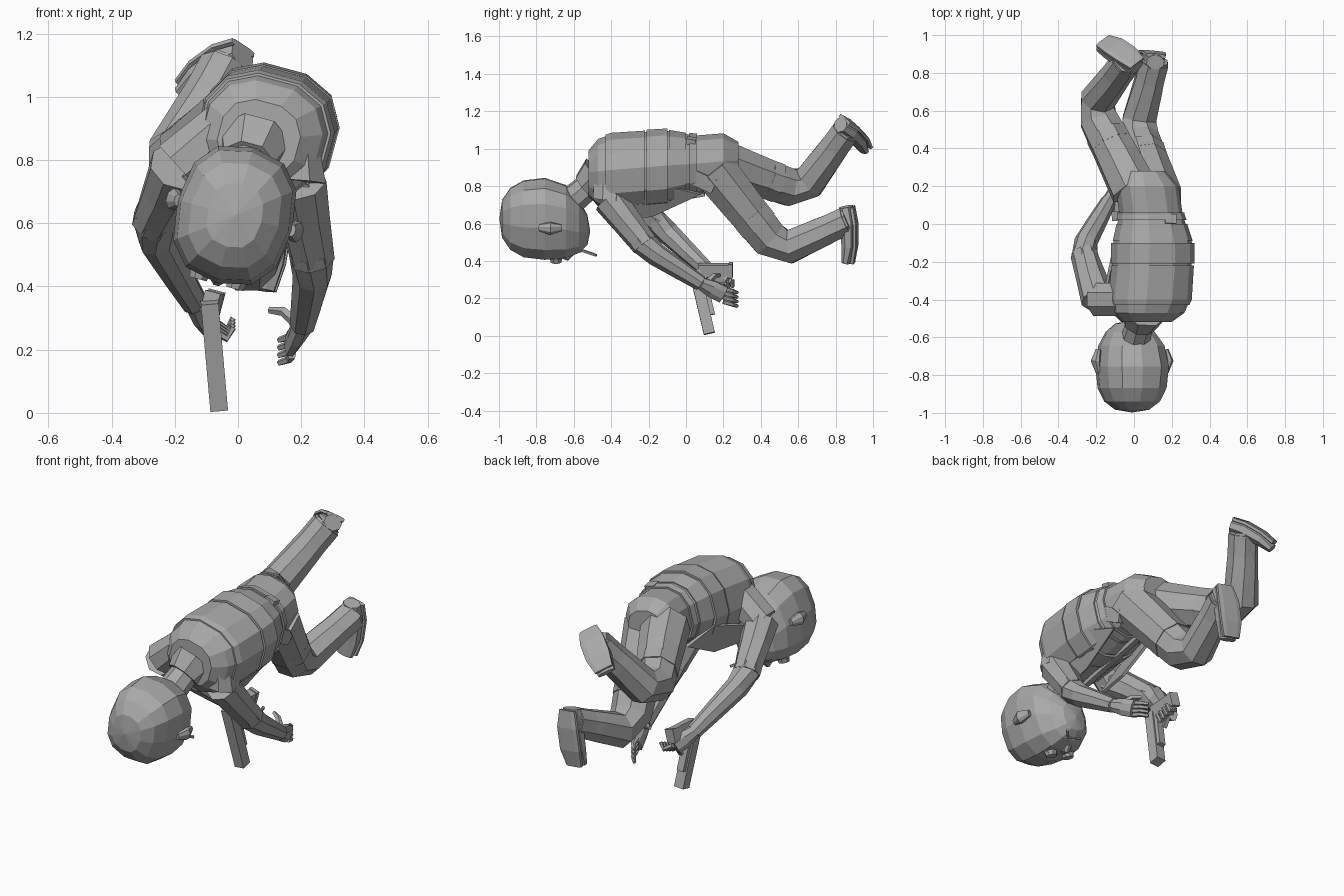
import bpy, bmesh, math
from mathutils import Vector

cube = bpy.data.objects.get("Cube")
if cube:
    bpy.data.objects.remove(cube, do_unlink=True)

grey = bpy.data.materials.new("plain grey")
grey.use_nodes = True
COLOUR = (.4, .4, .4, 1)
grey.diffuse_color = COLOUR
grey.node_tree.nodes["Principled BSDF"].inputs["Base Color"].default_value = COLOUR

ROLL = math.radians(15)
BACK = Vector((math.sin(ROLL), 0, math.cos(ROLL)))   # the way the back faces
SIDE = Vector((math.cos(ROLL), 0, -math.sin(ROLL)))  # towards the model's left
ALONG = Vector((0, 1, 0))                            # from the head to the feet
ACROSS = Vector((1, 0, 0))


def finish(bm, name):
    bmesh.ops.recalc_face_normals(bm, faces=bm.faces)
    mesh = bpy.data.meshes.new(name)
    bm.to_mesh(mesh)
    bm.free()
    mesh.materials.append(grey)
    obj = bpy.data.objects.new(name, mesh)
    bpy.context.collection.objects.link(obj)
    return obj


def squared(value, power):
    return math.copysign(abs(value) ** (2 / power), value)


def loft(name, sections, up=BACK, sides=8, square=2, tangent=None):
    """Skin rounded cross-sections (centre, half width, half depth) along a path."""
    bm = bmesh.new()
    points = [Vector(section[0]) for section in sections]
    rings = []
    for i, (_, width, depth) in enumerate(sections):
        ahead, behind = points[min(i + 1, len(points) - 1)], points[max(i - 1, 0)]
        direction = tangent or (ahead - behind).normalized()
        side = direction.cross(up).normalized()
        top = side.cross(direction)
        angles = [math.tau * (k + .5) / sides for k in range(sides)]
        rings.append([bm.verts.new(points[i] + side * width * squared(math.cos(a), square)
                                   + top * depth * squared(math.sin(a), square)) for a in angles])
    for ring, following in zip(rings, rings[1:]):
        for k in range(sides):
            n = (k + 1) % sides
            bm.faces.new((ring[k], ring[n], following[n], following[k]))
    bm.faces.new(rings[0])
    bm.faces.new(rings[-1])
    return finish(bm, name)


def taper(name, points, start, end, up=BACK, sides=8):
    """Round tube that narrows evenly from start to end radius."""
    last = len(points) - 1
    radii = [start + (end - start) * i / last for i in range(last + 1)]
    return loft(name, list(zip(points, radii, radii)), up, sides)


def bar(name, start, end, width, depth, up=BACK):
    """Square-edged bar."""
    corner = math.sqrt(2)
    return loft(name, [(p, width * corner, depth * corner) for p in (start, end)], up, sides=4)


def slab(name, corners, thick):
    """Thin sheet over a few corners."""
    bm = bmesh.new()
    bm.faces.new([bm.verts.new(corner) for corner in corners])
    modifier = finish(bm, name).modifiers.new("thickness", "SOLIDIFY")
    modifier.thickness = thick
    modifier.offset = 0


def limb(name, root, joint, tip, start, end, up):
    """Upper and lower limb with a softened joint."""
    bend = [joint.lerp(root, .15), joint.lerp(tip, .15)]
    taper(name, [root, root.lerp(joint, .4), *bend, joint.lerp(tip, .6), tip], start, end, up)


def cuff(name, start, end, first, last, radius, up=BACK):
    """Ring around a limb between two fractions of a segment."""
    taper(name, [start.lerp(end, first), start.lerp(end, last)], radius, radius, up)


# Torso half widths by station along the body
TORSO = [(-.52, .13), (-.47, .19), (-.4, .21), (-.1, .205), (.05, .165), (.2, .165), (.28, .11)]


def half_width(y):
    for (y0, w0), (y1, w1) in zip(TORSO, TORSO[1:]):
        if y0 <= y <= y1:
            return w0 + (w1 - w0) * (y - y0) / (y1 - y0)


def body_ring(name, start, end, grow=0):
    """Part of the torso between two stations, optionally swollen."""
    stations = [start] + [y for y, _ in TORSO if start < y < end] + [end]
    sections = []
    for y in stations:
        width = half_width(y)
        centre = (.1 - .25 * (y + .15) ** 2, y, .91 + .08 * y)
        sections.append((centre, width + grow, width * .92 + grow))
    loft(name, sections, sides=12, square=2.4, tangent=ALONG)


body_ring("torso", TORSO[0][0], TORSO[-1][0])
body_ring("vest_upper_panel", -.43, -.22, .008)
body_ring("vest_lower_panel", -.21, -.1, .012)
body_ring("vest_waist_panel", -.09, 0, .006)
body_ring("belt", .02, .06, .01)
bar("belt_pouch", (.19, 0, 1.04), (.19, .05, 1.03), .03, .022)
bar("holster", (.23, .02, .86), (.21, .15, .8), .02, .04)

# Open jacket fronts hanging under the chest
slab("left_jacket_front", [(.22, -.44, .72), (.14, -.38, .62), (.17, -.18, .64),
                           (.2, .08, .76), (.27, -.1, .8)], .015)
slab("right_jacket_front", [(-.17, -.44, .75), (-.08, -.38, .65), (-.06, -.16, .67),
                            (-.06, .08, .79), (-.1, -.1, .85)], .015)
bar("shirt_placket", (.02, -.42, .67), (.04, .1, .76), .02, .01)

# Neck and collar
shoulders, skull_base = Vector((.05, -.46, .85)), Vector((0, -.64, .7))
taper("neck", [shoulders, skull_base], .07, .08)
taper("collar", [shoulders, shoulders.lerp(skull_base, .4)], .125, .09)

# Head: a boxy ball that narrows towards the jaw
hub = Vector((-.01, -.755, .625))
bm = bmesh.new()
bmesh.ops.create_uvsphere(bm, u_segments=12, v_segments=8, radius=1)
for vert in bm.verts:
    right, front, along = [squared(v, 2.5) for v in vert.co]
    jaw = max(along, 0) ** 2
    vert.co = (hub + SIDE * right * .188 * (1 - .2 * jaw) + ALONG * along * .243
               + BACK * (front * .222 * (1 - .25 * jaw) - .07 * jaw))
finish(bm, "head")

# Face, ears and glasses
for label, sign in (("left", 1), ("right", -1)):
    ear = hub + SIDE * sign * .185 + ALONG * .03
    loft(label + "_ear", [(ear - ALONG * .06, .014, .02), (ear + SIDE * sign * .014, .026, .036),
                          (ear + ALONG * .06, .014, .018)])
    eye = hub - BACK * .2 + SIDE * sign * .06 + ALONG * .06
    taper(label + "_lens", [eye, eye - BACK * .025], .036, .03, ALONG)
    bar(label + "_temple_arm", ear, eye + SIDE * sign * .03, .006, .008, ALONG)
nose = hub - BACK * .19 + ALONG * .07
taper("nose", [nose, nose + ALONG * .05 - BACK * .02, nose + ALONG * .08 + BACK * .02], .02, .024)
mouth = hub + ALONG * .18 - BACK * .16
bar("mouth", mouth - SIDE * .045, mouth + SIDE * .045, .014, .016, ALONG)
bar("cigarette", mouth + SIDE * .03, (.06, -.48, .43), .006, .006)

# Arms with sleeve hems, joined by a yoke over the shoulders
arms = {"left": [(.19, -.41, .73), (.24, -.2, .46), (.205, .08, .28)],
        "right": [(-.19, -.4, .78), (-.275, -.13, .58), (-.135, .12, .345)]}
yoke = [Vector(arms["right"][0]), Vector((-.08, -.4, .88)), Vector((.2, -.4, .86)), Vector(arms["left"][0])]
taper("shoulder_yoke", yoke, .095, .095, ALONG)
for label, joints in arms.items():
    shoulder, elbow, wrist = map(Vector, joints)
    limb(label + "_arm", shoulder, elbow, wrist, .092, .042, BACK)
    cuff(label + "_sleeve_hem", shoulder, elbow, .78, .9, .073)

    # Hands: the left is open, the right curls round the grip
    reach = Vector((-.035, .12, -.06)) if label == "left" else Vector((.05, .1, -.06))
    palm = wrist + reach
    loft(label + "_palm", [(wrist, .036, .036), (wrist.lerp(palm, .5), .03, .05), (palm, .025, .05)])
    for i in range(4):
        if label == "left":
            base = palm + Vector((0, 0, .035 - .024 * i))
            middle = base + Vector((-.01, .045, -.015))
            tip = middle + Vector((-.03, .03, -.01))
        else:
            base = palm + Vector((0, .026 * i - .06, .01 * i - .02))
            middle = base + Vector((.05, .01, -.03))
            tip = middle + Vector((.02, 0, .035))
        taper(f"{label}_finger_{i + 1}", [base, middle, tip], .015, .01, sides=5)
open_thumb = [(.19, .11, .28), (.145, .15, .32), (.1, .18, .325)]
taper("left_thumb", open_thumb, .02, .011, sides=5)

# Pistol pointing down
muzzle, breech = Vector((-.06, .125, .012)), Vector((-.09, .045, .35))
butt = Vector((-.075, .25, .35))
lower = ALONG * .04
bar("pistol_slide", muzzle, breech, .028, .03, ALONG)
bar("pistol_frame", muzzle.lerp(breech, .3) + lower, breech + lower, .02, .014, ALONG)
bar("pistol_grip", breech.lerp(butt, .1), butt, .025, .034)
bar("magazine_base", breech.lerp(butt, .9), butt, .027, .038)
guard = muzzle.lerp(breech, .6) + lower * 2
bar("trigger_guard", guard, guard.lerp(butt, .5), .012, .007, ALONG)

# Legs with boot tops and thigh straps
legs = {"left": [(.13, .14, .9), (.015, .5, .45), (.11, .87, .62)],
        "right": [(0, .18, .93), (-.22, .62, .77), (-.04, .86, 1.1)]}
for label, joints in legs.items():
    hip, knee, ankle = map(Vector, joints)
    limb(label + "_leg", hip, knee, ankle, .13, .074, ACROSS)
    cuff(label + "_boot_top", knee, ankle, .45, .97, .082, ACROSS)
    cuff(label + "_thigh_strap", hip, knee, .55, .68, .115, ACROSS)

# Boots run from heel to toe, with the sole turned outward
boots = {"left": [(.115, .87, .69), (.07, .87, .39), (.1, 1, 0)],
         "right": [(.015, .835, 1.14), (-.165, .955, 1.01), (.05, .6, .75)]}
for label, points in boots.items():
    heel, toe, out = map(Vector, points)
    out.normalize()
    upper, sole = [], []
    for step in (0, .3, .7, 1):
        bulge = math.sin(math.pi * step)
        centre = heel.lerp(toe, step) + out * .02 * bulge
        depth = .04 - .015 * step + .015 * bulge
        upper.append((centre - out * .015, .05 + .02 * bulge, depth))
        sole.append((centre + out * .02, .052 + .02 * bulge, .012))
    loft(label + "_boot", upper, out)
    loft(label + "_sole", sole, out, square=4)
